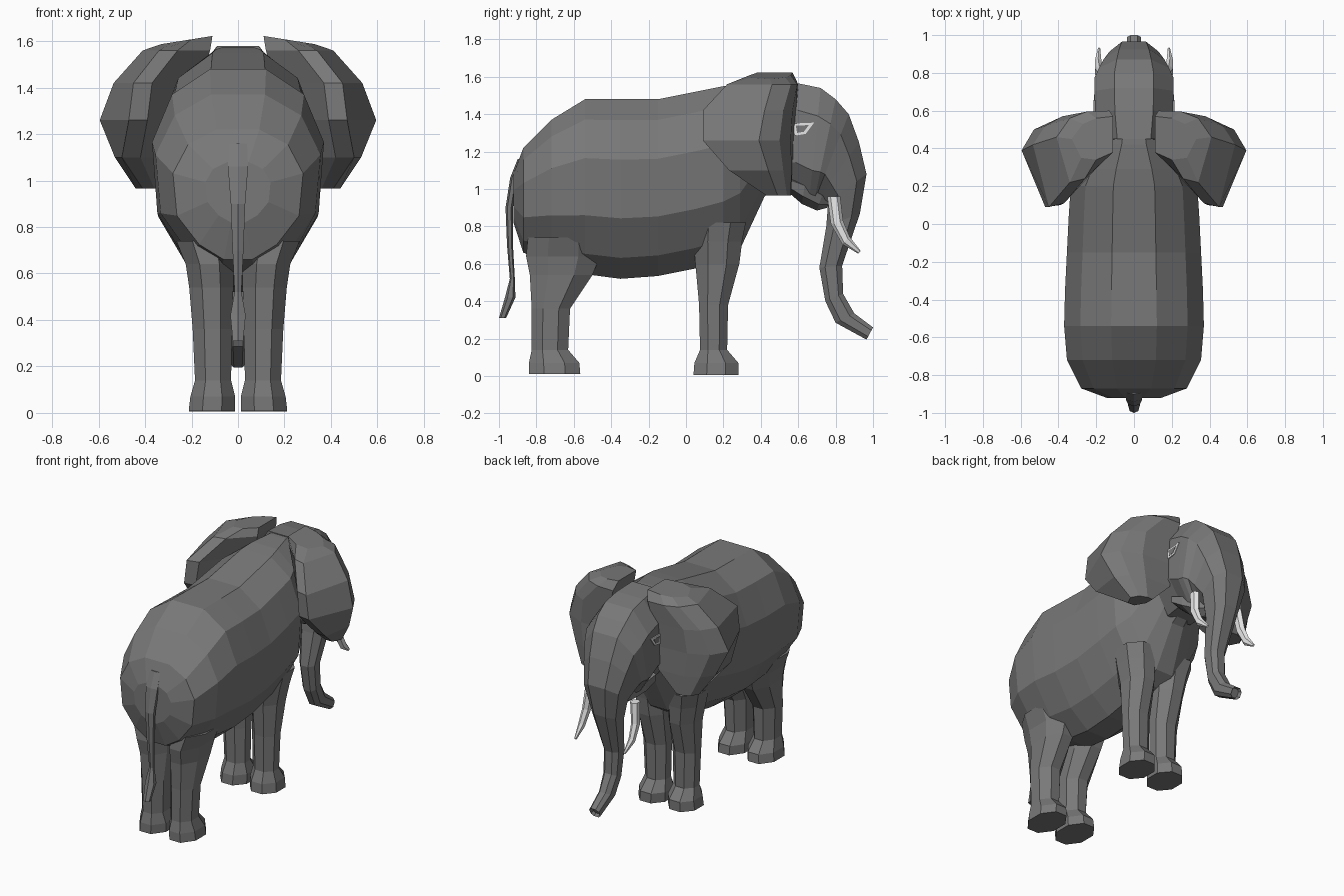
import bpy, bmesh, math
from mathutils import Vector as V


def material(name, rgb):
    m = bpy.data.materials.new(name)
    m.diffuse_color = (*rgb, 1)
    return m


HIDE = material("grey hide", (0.19, 0.19, 0.19))
IVORY = material("ivory", (0.8, 0.8, 0.8))


def ring(c, u, v, n=8, p=1.0, half=False):
    """Closed section: centre c, half extents u and v, p < 1 is boxier."""
    off = math.pi / n if half else 0
    k = 1 / math.cos(off)
    pts = []
    for i in range(n):
        a = 2 * math.pi * i / n + off
        s, t = math.cos(a) * k, math.sin(a) * k
        f = lambda q: 0 if abs(q) < 1e-6 else math.copysign(abs(q) ** p, q)
        pts.append(V(c) + V(u) * f(s) + V(v) * f(t))
    return pts


def loft(name, rings, mat, mirror=False):
    bm = bmesh.new()
    rows = [[bm.verts.new(p) for p in r] for r in rings]
    n = len(rows[0])
    for a, b in zip(rows, rows[1:]):
        for i in range(n):
            j = (i + 1) % n
            bm.faces.new((a[i], a[j], b[j], b[i]))
    bm.faces.new(rows[0])
    bm.faces.new(rows[-1])
    bmesh.ops.recalc_face_normals(bm, faces=bm.faces)
    me = bpy.data.meshes.new(name)
    bm.to_mesh(me)
    bm.free()
    me.materials.append(mat)
    ob = bpy.data.objects.new(name, me)
    bpy.context.collection.objects.link(ob)
    if mirror:
        ob.modifiers.new("mirror", 'MIRROR').use_mirror_merge = False
    return ob


def section(fy, fz, by, bz, w, n=8, p=1.0, half=False, x=0):
    """Section between a front/top and a back/bottom point of the side view."""
    c = (x, (fy + by) / 2, (fz + bz) / 2)
    return ring(c, (0, (fy - by) / 2, (fz - bz) / 2), (w, 0, 0), n, p, half)


def body_section(y, top, bottom, w):
    """Barrel section whose underside tapers inward."""
    pts = section(y, top, y, bottom, w, 12, .85, True)
    mid, h = (top + bottom) / 2, (top - bottom) / 2
    for q in pts:
        q.x *= 1 - .33 * max(0, (mid - q.z) / h) ** 1.5
    return pts


# Body: y, top, bottom, half width
body = [(-.922, 1.08, .82, .14), (-.87, 1.22, .66, .28), (-.72, 1.37, .60, .355),
        (-.54, 1.48, .545, .37), (-.35, 1.48, .52, .365), (-.15, 1.48, .535, .355),
        (.05, 1.52, .575, .345), (.20, 1.55, .62, .335), (.29, 1.565, .68, .29),
        (.42, 1.575, .96, .20), (.47, 1.575, 1.0, .18)]
loft("body", [body_section(*r) for r in body], HIDE)

# Head running down into the trunk: front y z, back y z, half width
trunk = [(.45, 1.58, .43, .99, .18), (.60, 1.565, .58, 1.0, .205),
         (.72, 1.54, .66, .95, .21), (.80, 1.48, .69, .96, .21),
         (.87, 1.40, .70, .97, .185), (.925, 1.25, .72, .96, .16),
         (.965, 1.08, .76, .93, .13), (.93, .87, .75, .80, .088),
         (.835, .59, .713, .58, .056), (.84, .44, .745, .40, .05),
         (.90, .335, .80, .285, .043), (1.0, .26, .965, .195, .036)]
head = loft("head_and_trunk", [section(*r, 8, .8, True) for r in trunk], HIDE)

# Hollow trunk tip
bm = bmesh.new()
bm.from_mesh(head.data)
tip = max((f for f in bm.faces if len(f.verts) == 8), key=lambda f: f.calc_center_median().y)
bmesh.ops.inset_region(bm, faces=[tip], thickness=.01, depth=-.02)
bm.to_mesh(head.data)
bm.free()

# Lower jaw
jaw = [(.55, 1.08, .55, .98, .16), (.64, 1.06, .62, .92, .14),
       (.74, 1.0, .70, .885, .09), (.78, .96, .755, .90, .05)]
loft("lower_jaw", [section(*r, 8, 1, True) for r in jaw], HIDE)

# Ears: horizontal slices, each running from the head round the rim and back
ear = {
    .965: [(.32, .56), (.36, .56), (.41, .54), (.44, .49), (.41, .43), (.36, .43), (.32, .50)],
    1.10: [(.19, .57), (.38, .565), (.47, .52), (.53, .44), (.50, .23), (.42, .24), (.19, .46)],
    1.26: [(.18, .575), (.40, .56), (.53, .50), (.595, .39), (.47, .09), (.39, .10), (.18, .46)],
    1.42: [(.17, .59), (.38, .57), (.47, .52), (.535, .42), (.45, .09), (.37, .11), (.16, .42)],
    1.56: [(.13, .60), (.25, .595), (.34, .56), (.41, .46), (.34, .22), (.26, .24), (.12, .38)],
}
slices = [[V((x, y, z)) for x, y in row] for z, row in ear.items()]
# Crest falls outward
slices.append([V((x, y, 1.64 - .16 * x)) for x, y in
               [(.11, .57), (.20, .56), (.27, .53), (.33, .45), (.28, .35), (.2, .34), (.11, .38)]])
loft("ear", slices, HIDE, True)


# Legs: z, y min, y max, x min, x max
def leg(name, rows):
    loft(name, [ring(((c + d) / 2, (a + b) / 2, z), ((d - c) / 2, 0, 0),
                     (0, (b - a) / 2, 0), 8, 1, True)
                for z, a, b, c, d in rows], HIDE, True)


leg("back_leg", [(.01, -.84, -.565, .012, .212), (.07, -.84, -.57, .012, .205),
                 (.14, -.825, -.63, .03, .185), (.36, -.825, -.62, .025, .195),
                 (.54, -.835, -.50, .02, .21), (.64, -.855, -.46, .02, .225),
                 (.74, -.845, -.46, .03, .265)])
leg("front_leg", [(.005, .04, .28, .012, .212), (.07, .045, .28, .012, .205),
                  (.14, .075, .22, .03, .185), (.38, .07, .225, .025, .195),
                  (.60, .05, .285, .02, .21), (.72, .04, .30, .02, .235),
                  (.82, .04, .32, .03, .26)])

# Tusks
tusk = [(.825, .96, .755, .96, .03, .17), (.84, .83, .775, .81, .025, .185),
        (.875, .745, .835, .705, .02, .19), (.935, .668, .92, .655, .007, .185)]
loft("tusk", [section(*r[:5], 6, 1, False, r[5]) for r in tusk], IVORY, True)

# Tail with tuft: back y, front y, z, half width
tail = [(-.90, -.87, 1.16, .045), (-.94, -.90, 1.06, .05), (-.965, -.925, .90, .036),
        (-.957, -.925, .70, .027), (-.942, -.915, .52, .017), (-.968, -.912, .42, .038),
        (-1.0, -.962, .31, .026)]
loft("tail", [section(b, z, f, z, w, 6) for b, f, z, w in tail], HIDE)

# Eyes: pale rim plate with a grey centre plate
outline = [(.57, 1.35), (.685, 1.355), (.64, 1.295), (.58, 1.285)]


def eye(name, scale, x0, x1, mat):
    cy, cz = .614, 1.322
    loft(name, [[V((x, cy + (y - cy) * scale, cz + (z - cz) * scale)) for y, z in outline]
                for x in (x0, x1)], mat, True)


eye("eye_rim", 1, .206, .213, IVORY)
eye("eye_centre", .6, .207, .215, HIDE)
